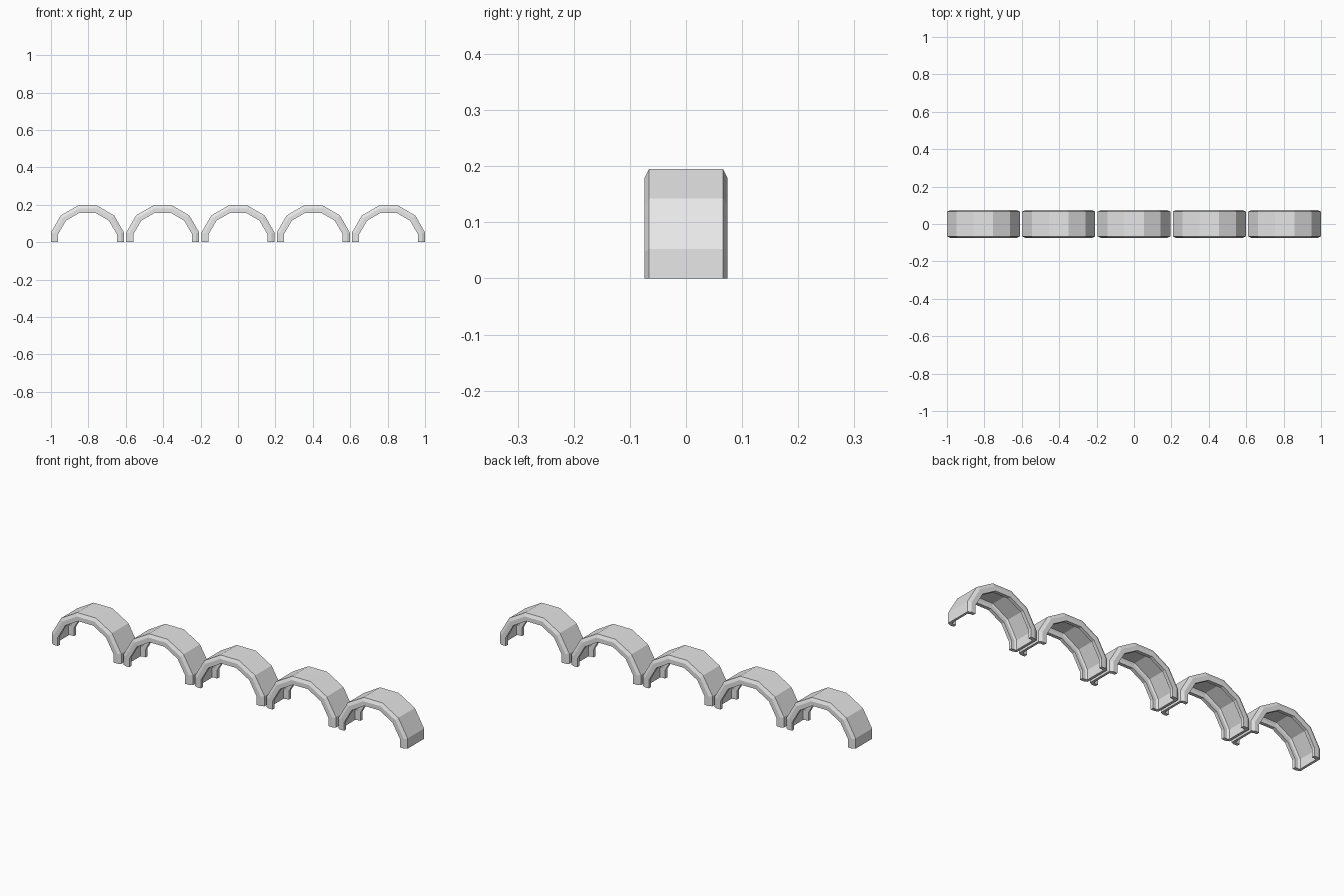
import bpy, bmesh, math

if "Cube" in bpy.data.objects:
    bpy.data.objects.remove(bpy.data.objects["Cube"])

grey = bpy.data.materials.new("light_grey")
grey.diffuse_color = (0.8, 0.8, 0.8, 1)
grey.use_nodes = True
grey.node_tree.nodes["Principled BSDF"].inputs["Base Color"].default_value = grey.diffuse_color

# Half of the channel cross-section: (y, distance from arch axis)
half = [(0.066, 0.195), (0.074, 0.179), (0.074, 0.157),
        (0.057, 0.157), (0.057, 0.174), (0.052, 0.183)]
section = half + [(-y, a) for y, a in reversed(half)]

# Half of a twelve-sided ring, cut flat at the feet: (x, z) for unit apothem
k = 1 / math.cos(math.radians(15))
path = [(1, 0)]
path += [(k * math.cos(math.radians(d)), k * math.sin(math.radians(d)))
         for d in range(15, 180, 30)]
path += [(-1, 0)]


def arch(name, cx):
    """Sweep the channel section along the faceted arch."""
    bm = bmesh.new()
    rings = [[bm.verts.new((cx + a * px, y, a * pz)) for y, a in section]
             for px, pz in path]
    n = len(section)
    for r, s in zip(rings, rings[1:]):
        for i in range(n):
            j = (i + 1) % n
            bm.faces.new((r[i], r[j], s[j], s[i]))
    # Foot caps
    for r in (rings[0], rings[-1]):
        bm.faces.new(r)
    bmesh.ops.recalc_face_normals(bm, faces=bm.faces)
    me = bpy.data.meshes.new(name)
    bm.to_mesh(me)
    bm.free()
    me.materials.append(grey)
    bpy.context.collection.objects.link(bpy.data.objects.new(name, me))


# Row of five arches
for i in range(5):
    arch(f"arch_{i + 1}", (i - 2) * 0.4025)
